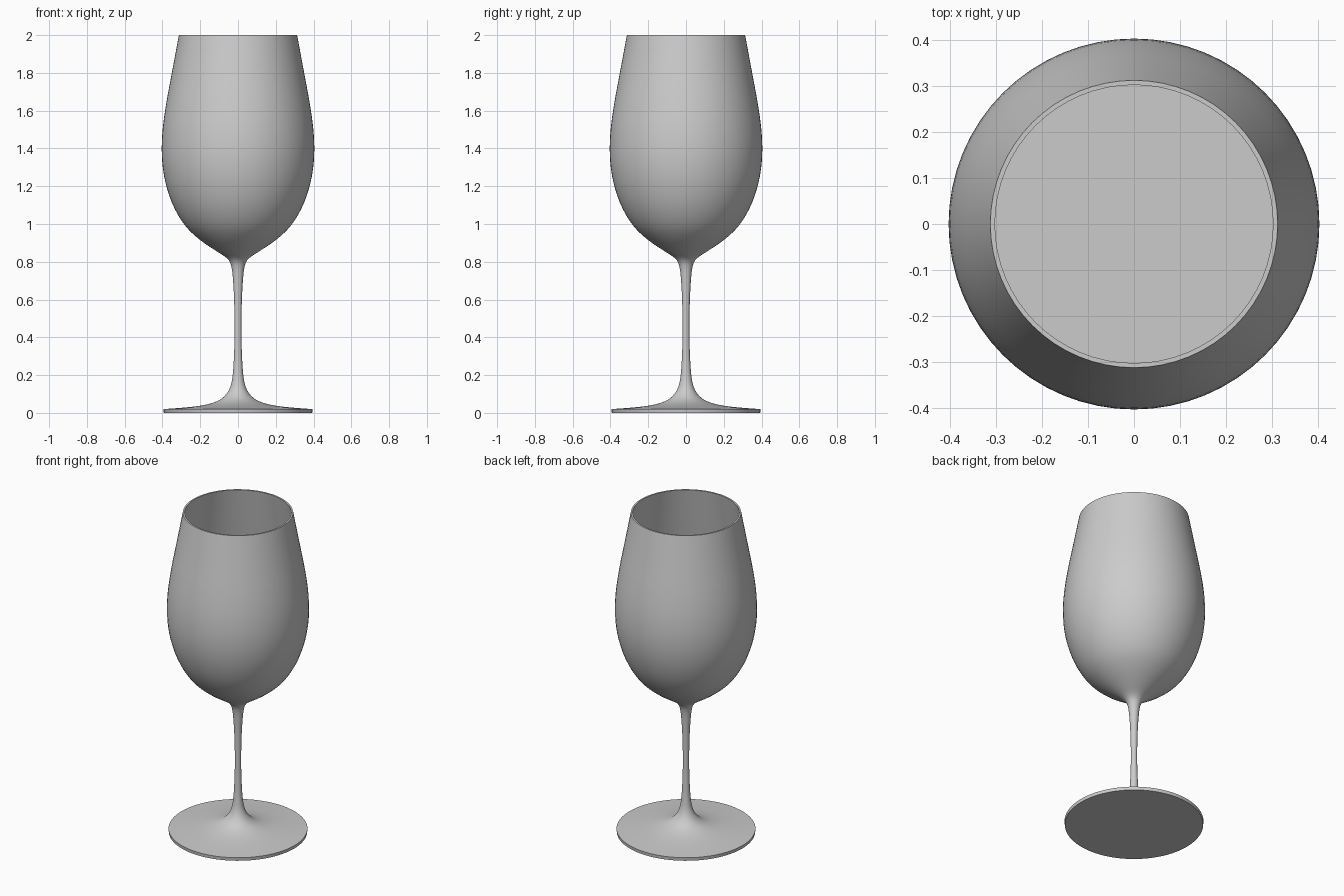
import bpy
import bmesh
import math
from mathutils import Vector

if "Cube" in bpy.data.objects:
    bpy.data.objects.remove(bpy.data.objects["Cube"])

SIDES = 64


def smooth_profile(pts, steps=3):
    """Catmull-Rom curve through (radius, height) points."""
    p = [Vector(q) for q in pts]
    p = [2 * p[0] - p[1]] + p + [2 * p[-1] - p[-2]]
    out = []
    for a, b, c, d in zip(p, p[1:], p[2:], p[3:]):
        for i in range(steps):
            t = i / steps
            out.append(0.5 * (2 * b + (c - a) * t + (2 * a - 5 * b + 4 * c - d) * t * t
                              + (3 * b - a - 3 * c + d) * t ** 3))
    return [(v.x, v.y) for v in out] + [tuple(pts[-1])]


def radius_at(profile, z):
    for (r0, z0), (r1, z1) in zip(profile, profile[1:]):
        if z0 <= z <= z1:
            return r0 + (r1 - r0) * (z - z0) / (z1 - z0)
    return profile[-1][0]


def lathe(name, profile):
    """Revolve a closed (axis to axis) profile about z."""
    bm = bmesh.new()
    verts = [bm.verts.new((r, 0, z)) for r, z in profile]
    edges = [bm.edges.new(pair) for pair in zip(verts, verts[1:])]
    bmesh.ops.spin(bm, geom=verts + edges, cent=(0, 0, 0), axis=(0, 0, 1),
                   angle=2 * math.pi, steps=SIDES)
    bmesh.ops.remove_doubles(bm, verts=bm.verts, dist=1e-5)
    bmesh.ops.recalc_face_normals(bm, faces=bm.faces)
    mesh = bpy.data.meshes.new(name)
    bm.to_mesh(mesh)
    bm.free()
    obj = bpy.data.objects.new(name, mesh)
    bpy.context.collection.objects.link(obj)
    bpy.ops.object.select_all(action='DESELECT')
    obj.select_set(True)
    bpy.context.view_layer.objects.active = obj
    bpy.ops.object.shade_smooth_by_angle(angle=math.radians(35))
    return obj


# Glass: foot, stem and bowl outside, then the bowl inside
foot_and_stem = [(0.395, 0.02), (0.30, 0.027), (0.20, 0.038), (0.12, 0.058), (0.07, 0.09),
                 (0.04, 0.14), (0.027, 0.21), (0.02, 0.33), (0.018, 0.45), (0.02, 0.58),
                 (0.026, 0.70), (0.036, 0.78)]
bowl = [(0.06, 0.82), (0.12, 0.86), (0.2, 0.915), (0.275, 0.985), (0.335, 1.08),
        (0.375, 1.185), (0.397, 1.29), (0.404, 1.4), (0.397, 1.52), (0.378, 1.65),
        (0.353, 1.785), (0.313, 2.0)]
inside = smooth_profile([(0, 0.845), (0.06, 0.852), (0.12, 0.878), (0.195, 0.928),
                         (0.267, 0.995)] + [(r - 0.01, z) for r, z in bowl[4:]])
outside = smooth_profile(foot_and_stem + bowl)
lathe("wine_glass", [(0, 0), (0.393, 0)] + outside + inside[::-1])

# Flat liquid surface filling the bowl to its widest part
LEVEL = 1.38
fill = [(max(r - 0.001, 0), z + 0.001) for r, z in inside if z < LEVEL - 0.01]
lathe("liquid", fill + [(radius_at(inside, LEVEL) - 0.001, LEVEL), (0, LEVEL)])
